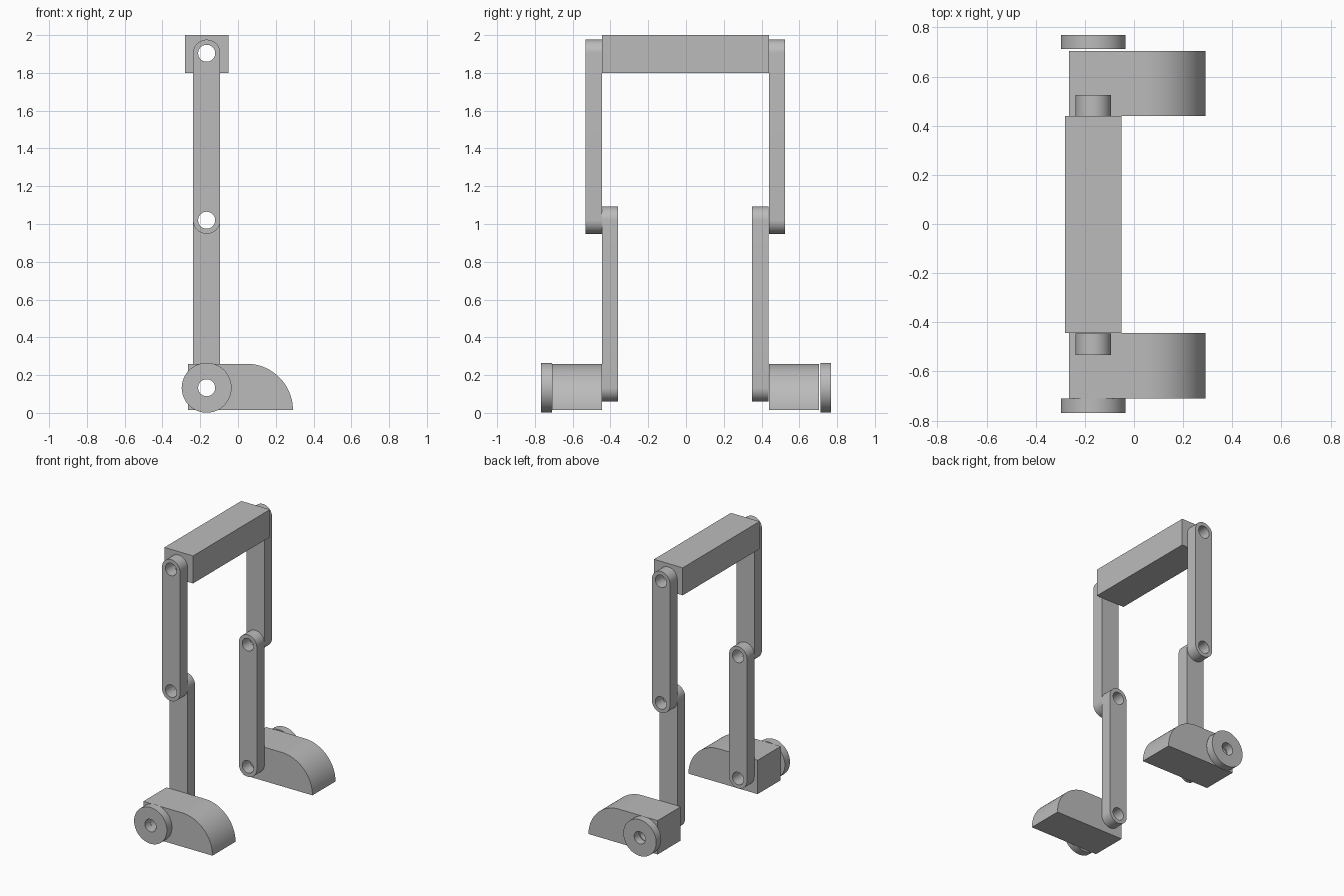
import bpy, bmesh
from math import pi, sin, cos, radians

cube = bpy.data.objects.get("Cube")
if cube:
    bpy.data.objects.remove(cube, do_unlink=True)

# Material
grey = bpy.data.materials.new("plain_grey")
grey.use_nodes = True
colour = (0.5, 0.5, 0.5, 1)
grey.diffuse_color = colour
grey.node_tree.nodes["Principled BSDF"].inputs["Base Color"].default_value = colour

# Shared pivot axis and joint heights
AXIS_X = -0.166
ANKLE, KNEE, HIP = 0.133, 1.02, 1.904
HOLE_R, LINK_R, DISC_R = 0.045, 0.072, 0.132


def arc(cx, cz, r, start, end, steps=32):
    return [(cx + r * cos(start + (end - start) * i / steps),
             cz + r * sin(start + (end - start) * i / steps)) for i in range(steps + 1)]


def circle(cz, r):
    return arc(AXIS_X, cz, r, 0, 2 * pi, 48)[:-1]


def plate(name, outline, holes, y0, y1):
    """Extrude an x-z outline with round pivot holes from y0 to y1."""
    curve = bpy.data.curves.new(name, "CURVE")
    curve.dimensions = "2D"
    curve.fill_mode = "BOTH"
    curve.extrude = (y1 - y0) / 2
    for points in [outline] + [circle(z, HOLE_R) for z in holes]:
        spline = curve.splines.new("POLY")
        spline.points.add(len(points) - 1)
        for point, (x, z) in zip(spline.points, points):
            point.co = (x, z, 0, 1)
        spline.use_cyclic_u = True
    obj = bpy.data.objects.new(name, curve)
    bpy.context.collection.objects.link(obj)
    obj.location.y = (y0 + y1) / 2
    obj.rotation_euler.x = pi / 2
    bpy.ops.object.select_all(action="DESELECT")
    obj.select_set(True)
    bpy.context.view_layer.objects.active = obj
    bpy.ops.object.convert(target="MESH")
    obj = bpy.context.object

    # Weld the caps to the walls
    bm = bmesh.new()
    bm.from_mesh(obj.data)
    bmesh.ops.remove_doubles(bm, verts=bm.verts, dist=0.0001)
    bmesh.ops.recalc_face_normals(bm, faces=bm.faces)
    bm.to_mesh(obj.data)
    bm.free()
    obj.data.materials.clear()
    obj.data.materials.append(grey)
    bpy.ops.object.shade_smooth_by_angle(angle=radians(30))
    return obj


def link_outline(low, high):
    return arc(AXIS_X, high, LINK_R, 0, pi) + arc(AXIS_X, low, LINK_R, pi, 2 * pi)


# Body beam
plate("body_beam", [(-0.281, 1.8), (-0.05, 1.8), (-0.05, 2), (-0.281, 2)],
      [HIP], -0.444, 0.439)

# Foot side profile: square heel, rounded toe
foot = [(-0.265, 0.014), *arc(0.045, 0.014, 0.246, 0, pi / 2), (-0.265, 0.26)]

# Depth ranges of each leg: thigh, shin, foot, ankle disc
legs = {
    "front": [(-0.532, -0.445), (-0.444, -0.36), (-0.709, -0.444), (-0.768, -0.71)],
    "back": [(0.44, 0.525), (0.35, 0.437), (0.439, 0.704), (0.711, 0.768)],
}
for side, (thigh_y, shin_y, foot_y, disc_y) in legs.items():
    plate(side + "_thigh", link_outline(KNEE, HIP), [KNEE, HIP], *thigh_y)
    plate(side + "_shin", link_outline(ANKLE, KNEE), [ANKLE, KNEE], *shin_y)
    plate(side + "_foot", foot, [ANKLE], *foot_y)
    plate(side + "_ankle_disc", circle(ANKLE, DISC_R), [ANKLE], *disc_y)
